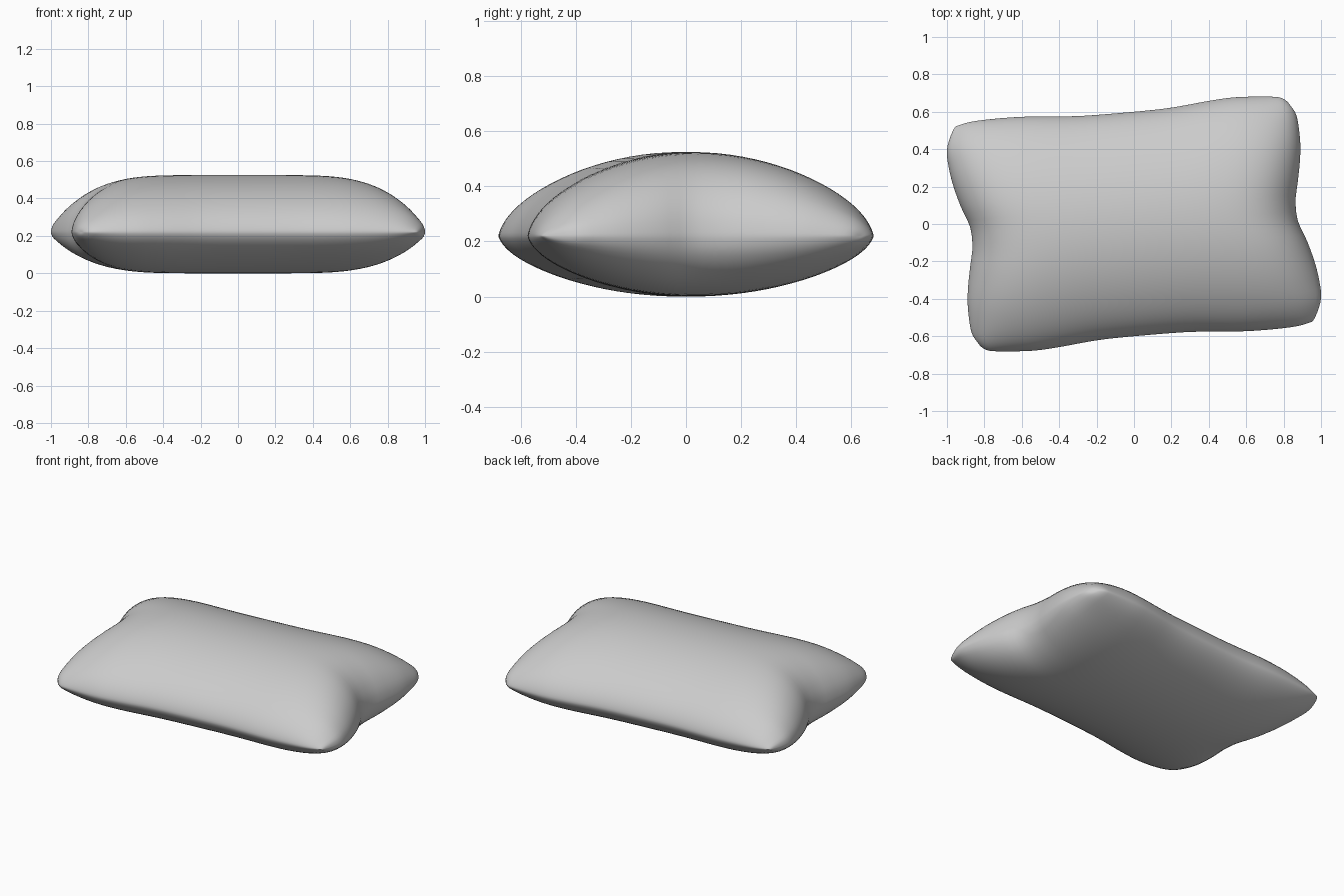
import bpy, bmesh, math
from mathutils import Vector

if "Cube" in bpy.data.objects:
    bpy.data.objects.remove(bpy.data.objects["Cube"])

# Half of the seam outline; the other half is its 180 degree rotation
BACK = [(-.965, .505), (-.93, .53), (-.83, .553), (-.6, .573), (-.3, .577), (0, .6), (.2, .622),
        (.4, .658), (.55, .678), (.75, .68), (.805, .665), (.835, .635)]
SIDE = [(.87, .575), (.888, .45), (.888, .35), (.875, .22), (.864, .13), (.875, .02), (.925, -.09),
        (.965, -.2), (.99, -.3), (1.0, -.4)]
half = [Vector(p) for p in BACK + SIDE]
loop = half + [-p for p in half]
N = len(loop)


def smooth_path(a, b, steps=8):
    """Catmull-Rom path through outline points a..b."""
    out = []
    for i in range(a, b):
        p0, p1, p2, p3 = (loop[(i + k) % N] for k in (-1, 0, 1, 2))
        for s in range(steps):
            t = s / steps
            out.append(0.5 * (2 * p1 + (p2 - p0) * t + (2 * p0 - 5 * p1 + 4 * p2 - p3) * t * t
                              + (3 * p1 - p0 - 3 * p2 + p3) * t ** 3))
    out.append(loop[b % N].copy())
    return out


def at(path, f):
    """Point at length fraction f of a path."""
    lens = [(q - p).length for p, q in zip(path, path[1:])]
    d = f * sum(lens)
    for i, l in enumerate(lens):
        if d <= l:
            return path[i].lerp(path[i + 1], d / l)
        d -= l
    return path[-1].copy()


corner = len(BACK) - 1
back = smooth_path(0, corner)
right = smooth_path(corner, len(half))[::-1]
NU, NV = 56, 44
MID = 0.22


def params(n):
    return [math.sin(math.pi / 2 * (2 * i / n - 1)) for i in range(n + 1)]


# Cushion: two bulging sheets spanning the seam, welded along it
bm = bmesh.new()
sheets = {1: {}, -1: {}}
us, vs = params(NU), params(NV)
T = [at(back, (u + 1) / 2) for u in us]
R = [at(right, (v + 1) / 2) for v in vs]
B = [-p for p in reversed(T)]
L = [-p for p in reversed(R)]
for i, u in enumerate(us):
    for j, v in enumerate(vs):
        a, b = (u + 1) / 2, (v + 1) / 2
        p = (B[i].lerp(T[i], b) + L[j].lerp(R[j], a)
             - B[0].lerp(B[-1], a).lerp(T[0].lerp(T[-1], a), b))
        h = max(0, 1 - u ** 6) ** 0.7 * max(0, 1 - v * v) ** 0.64
        rim = i in (0, NU) or j in (0, NV)
        top = bm.verts.new((p.x, p.y, MID + (0 if rim else 0.305 * h)))
        sheets[1][i, j] = top
        sheets[-1][i, j] = top if rim else bm.verts.new((p.x, p.y, MID - 0.22 * h))
for side, g in sheets.items():
    for i in range(NU):
        for j in range(NV):
            q = [g[i, j], g[i + 1, j], g[i + 1, j + 1], g[i, j + 1]]
            # Corner quads of the lower sheet share three rim vertices with the upper one
            bm.faces.new(q if side == 1 else q[::-1])

# Soften the seam into a rounded rim
for _ in range(3):
    bmesh.ops.smooth_vert(bm, verts=[v for v in bm.verts if abs(v.co.z - MID) < 0.05], factor=0.4,
                          use_axis_x=False, use_axis_y=False, use_axis_z=True)
bmesh.ops.recalc_face_normals(bm, faces=bm.faces)
mesh = bpy.data.meshes.new("cushion")
bm.to_mesh(mesh)
bm.free()
for f in mesh.polygons:
    f.use_smooth = True
cushion = bpy.data.objects.new("cushion", mesh)
bpy.context.collection.objects.link(cushion)
